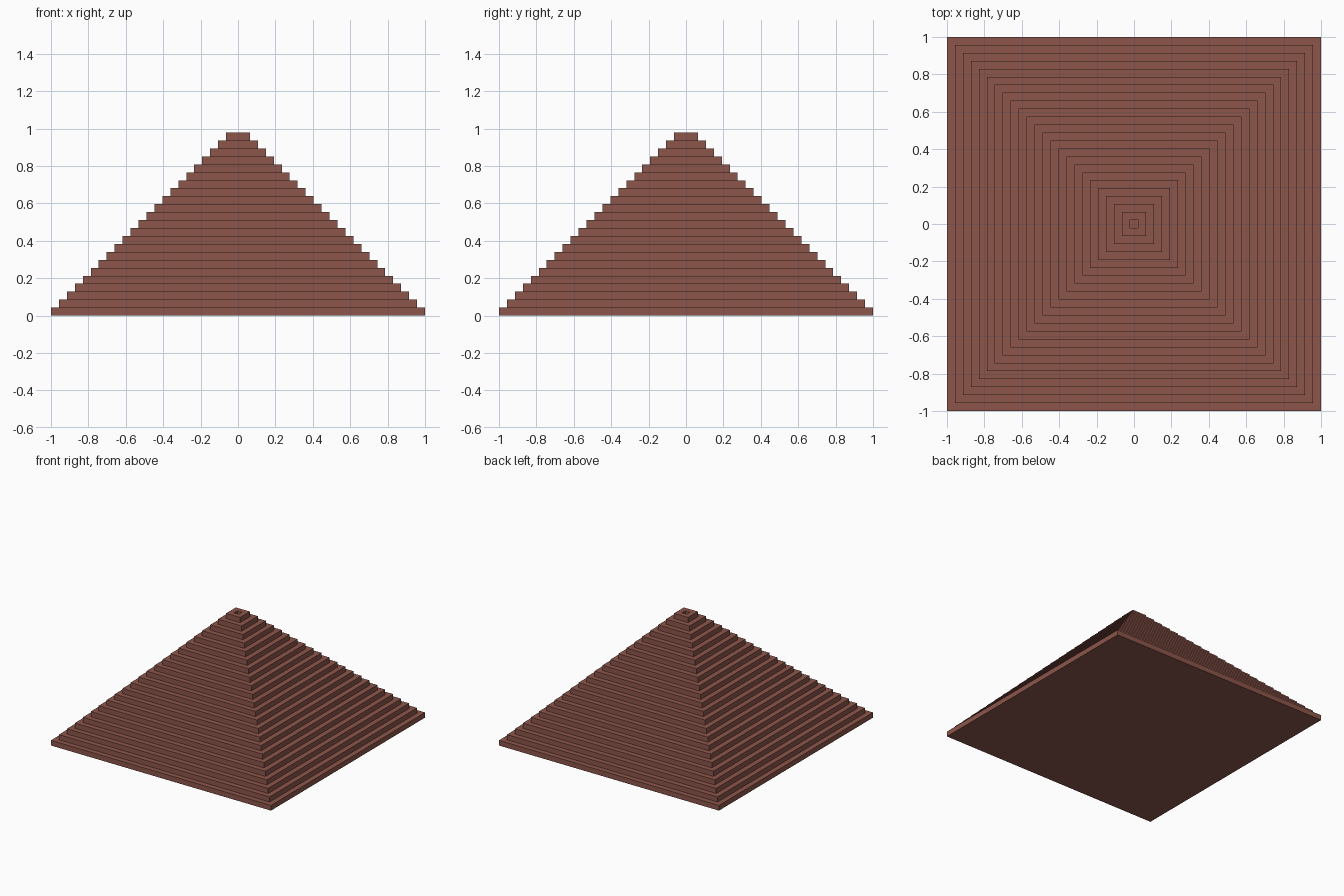
import bpy
import bmesh

cube = bpy.data.objects.get("Cube")
if cube:
    bpy.data.objects.remove(cube, do_unlink=True)

BLOCKS = 47            # blocks along the base edge
TIERS = 23
BLOCK = 2 / BLOCKS     # block size, tread depth and riser height

brown = bpy.data.materials.new("earth brown")
brown.use_nodes = True
colour = (0.262, 0.093, 0.070, 1)
brown.diffuse_color = colour
brown.node_tree.nodes["Principled BSDF"].inputs["Base Color"].default_value = colour


def square_solid(name, profile, material):
    """Skin square rings given as (half width, height) and cap both ends."""
    bm = bmesh.new()
    rings = [[bm.verts.new((sx * half, sy * half, z))
              for sx, sy in ((-1, -1), (1, -1), (1, 1), (-1, 1))]
             for half, z in profile]
    for low, high in zip(rings, rings[1:]):
        for i in range(4):
            j = (i + 1) % 4
            bm.faces.new((low[i], low[j], high[j], high[i]))
    bm.faces.new(rings[0][::-1])
    bm.faces.new(rings[-1])
    mesh = bpy.data.meshes.new(name)
    bm.to_mesh(mesh)
    bm.free()
    mesh.materials.append(material)
    obj = bpy.data.objects.new(name, mesh)
    bpy.context.collection.objects.link(obj)
    return obj


# Stepped sides: one riser and one tread per tier
profile = []
for tier in range(TIERS):
    half = 1 - tier * BLOCK
    profile += [(half, tier * BLOCK), (half, (tier + 1) * BLOCK)]

# One-block opening sunk into the summit
top = TIERS * BLOCK
profile += [(BLOCK / 2, top), (BLOCK / 2, top - BLOCK)]

square_solid("stepped_pyramid", profile, brown)
